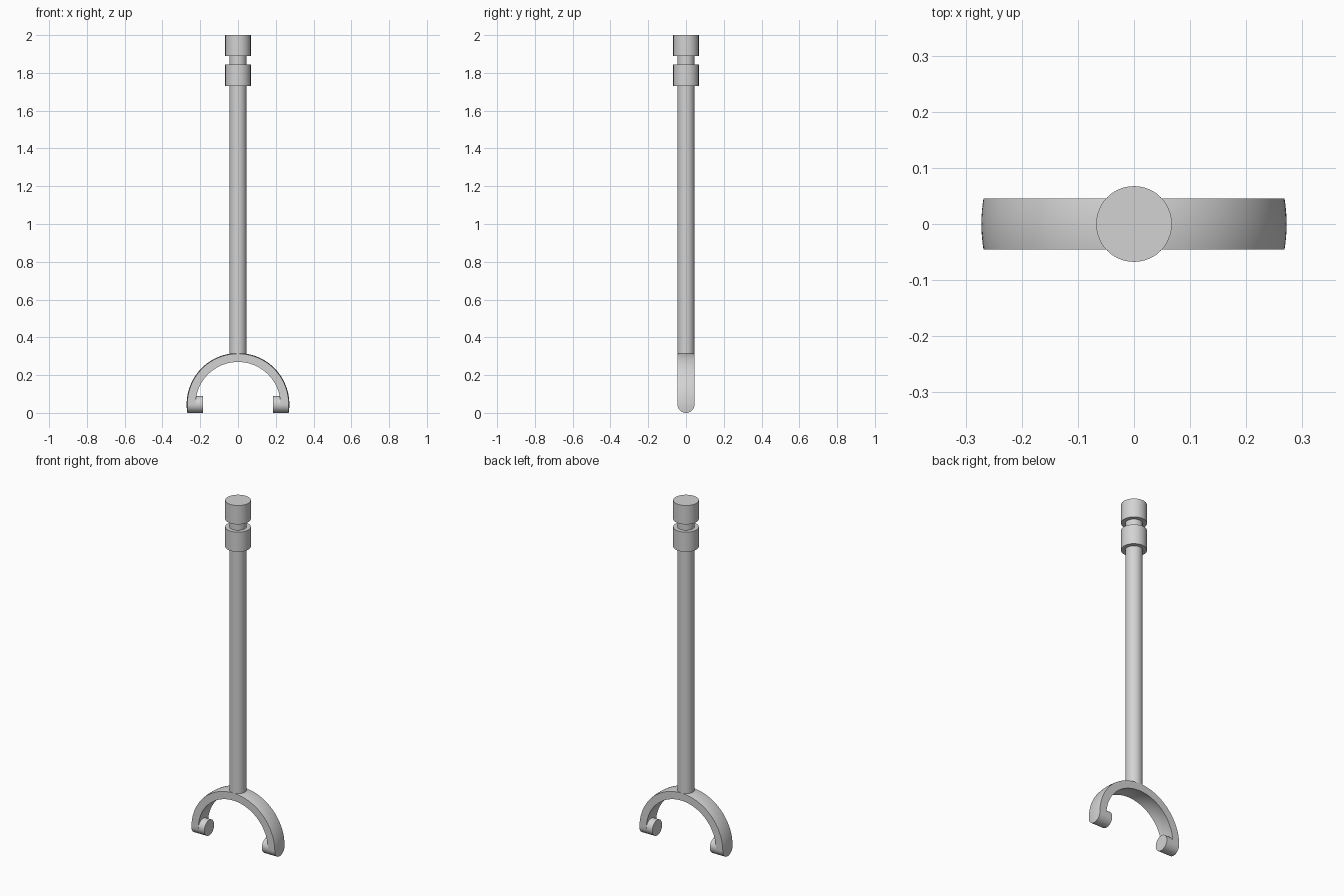
import bpy
import bmesh
from math import sqrt, asin, pi, cos, sin, radians
from mathutils import Matrix

cube = bpy.data.objects.get("Cube")
if cube:
    bpy.data.objects.remove(cube, do_unlink=True)

GREY = (0.65, 0.65, 0.65, 1)
metal = bpy.data.materials.new("light grey metal")
metal.use_nodes = True
metal.diffuse_color = GREY
metal.node_tree.nodes["Principled BSDF"].inputs["Base Color"].default_value = GREY

ROD = 0.045       # radius of rod, pins and half width of the arch
KNOB = 0.0675
OUTER, INNER = 0.272, 0.229
SEGS = 48


def finish(bm, name):
    bmesh.ops.recalc_face_normals(bm, faces=bm.faces)
    mesh = bpy.data.meshes.new(name)
    bm.to_mesh(mesh)
    bm.free()
    mesh.materials.append(metal)
    obj = bpy.data.objects.new(name, mesh)
    bpy.context.collection.objects.link(obj)
    bpy.ops.object.select_all(action='DESELECT')
    obj.select_set(True)
    bpy.context.view_layer.objects.active = obj
    bpy.ops.object.shade_smooth_by_angle(angle=radians(30))
    return obj


def lathe(name, profile):
    """Closed solid of revolution about z from (radius, height) points."""
    bm = bmesh.new()
    rings = [[bm.verts.new((r * cos(2 * pi * i / SEGS), r * sin(2 * pi * i / SEGS), z))
              for i in range(SEGS)] for r, z in profile]
    for low, high in zip(rings, rings[1:]):
        for i in range(SEGS):
            j = (i + 1) % SEGS
            bm.faces.new((low[i], low[j], high[j], high[i]))
    bm.faces.new(rings[0])
    bm.faces.new(rings[-1])
    return finish(bm, name)


# Rod with two collars at the top, separated by a groove
lathe("rod_with_collars", [
    (ROD, 0.295), (ROD, 1.73), (KNOB, 1.73), (KNOB, 1.845),
    (ROD, 1.845), (ROD, 1.89), (KNOB, 1.89), (KNOB, 2.0)])


# Forked arch: a band of a spherical shell with rounded lower ends
def band(bm, radius, columns=24, steps=64):
    grid = []
    for c in range(columns + 1):
        y = -ROD * cos(pi * c / columns)
        ring = sqrt(radius ** 2 - y ** 2)
        start = -asin(ROD * sin(pi * c / columns) / ring)
        angles = [start + (pi - 2 * start) * s / steps for s in range(steps + 1)]
        grid.append([bm.verts.new((ring * cos(a), y, ROD + ring * sin(a))) for a in angles])
    return grid


def border(grid):
    return (grid[0] + [col[-1] for col in grid[1:]]
            + grid[-1][-2::-1] + [col[0] for col in grid[-2:0:-1]])


bm = bmesh.new()
shells = [band(bm, OUTER), band(bm, INNER)]
for grid in shells:
    for a, b in zip(grid, grid[1:]):
        for s in range(len(a) - 1):
            bm.faces.new((a[s], a[s + 1], b[s + 1], b[s]))
out, inn = (border(g) for g in shells)
for i in range(len(out)):
    j = (i + 1) % len(out)
    bm.faces.new((out[i], out[j], inn[j], inn[i]))
finish(bm, "fork_arch")

# Inward pins at the fork tips
for side, name in ((1, "left_pin"), (-1, "right_pin")):
    bm = bmesh.new()
    place = Matrix.Translation((side * 0.2095, 0, ROD)) @ Matrix.Rotation(pi / 2, 4, 'Y')
    bmesh.ops.create_cone(bm, cap_ends=True, segments=SEGS, radius1=ROD,
                          radius2=ROD, depth=0.049, matrix=place)
    finish(bm, name)
